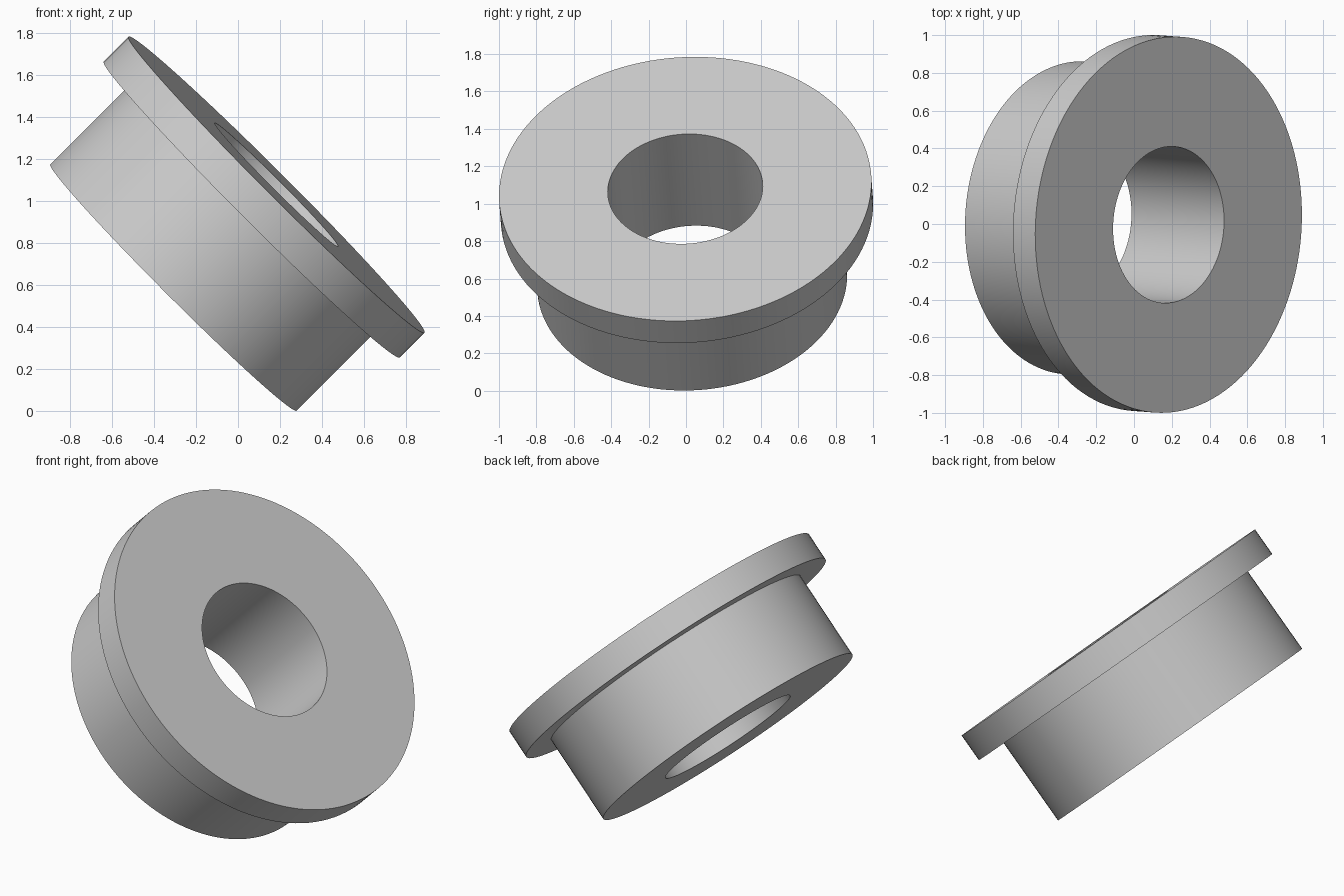
import bpy, bmesh, math
from mathutils import Vector

cube = bpy.data.objects.get("Cube")
if cube:
    bpy.data.objects.remove(cube, do_unlink=True)

BORE, BODY, FLANGE = 0.415, 0.83, 0.997   # radii
HEIGHT, RIM = 0.694, 0.167                # total height, flange thickness
AXIS = Vector((0.706, -0.053, 0.706)).normalized()
FACE_CENTRE = Vector((0.183, -0.004, 1.079))
SEGMENTS = 128

# Plain grey material
grey = bpy.data.materials.new("light_grey")
grey.use_nodes = True
colour = (0.6, 0.6, 0.6, 1.0)
grey.diffuse_color = colour
grey.node_tree.nodes["Principled BSDF"].inputs["Base Color"].default_value = colour

# Flanged bushing: closed profile (radius, height) turned about its axis,
# with the origin at the centre of the flange face
profile = [(BORE, 0), (FLANGE, 0), (FLANGE, -RIM),
           (BODY, -RIM), (BODY, -HEIGHT), (BORE, -HEIGHT)]
bm = bmesh.new()
verts = [bm.verts.new((r, 0, h)) for r, h in profile]
edges = [bm.edges.new((v, verts[(i + 1) % len(verts)])) for i, v in enumerate(verts)]
bmesh.ops.spin(bm, geom=verts + edges, cent=(0, 0, 0), axis=(0, 0, 1),
               angle=math.tau, steps=SEGMENTS)
bmesh.ops.remove_doubles(bm, verts=bm.verts, dist=0.0001)
bmesh.ops.recalc_face_normals(bm, faces=bm.faces)
mesh = bpy.data.meshes.new("flanged_bushing")
bm.to_mesh(mesh)
bm.free()
mesh.materials.append(grey)

bushing = bpy.data.objects.new("flanged_bushing", mesh)
bpy.context.collection.objects.link(bushing)

# Tilt the bushing onto its lower edge
bushing.location = FACE_CENTRE
bushing.rotation_euler = AXIS.to_track_quat('Z', 'Y').to_euler()

# Smooth walls, sharp rims
bpy.ops.object.select_all(action='DESELECT')
bushing.select_set(True)
bpy.context.view_layer.objects.active = bushing
bpy.ops.object.shade_smooth_by_angle(angle=math.radians(30))
